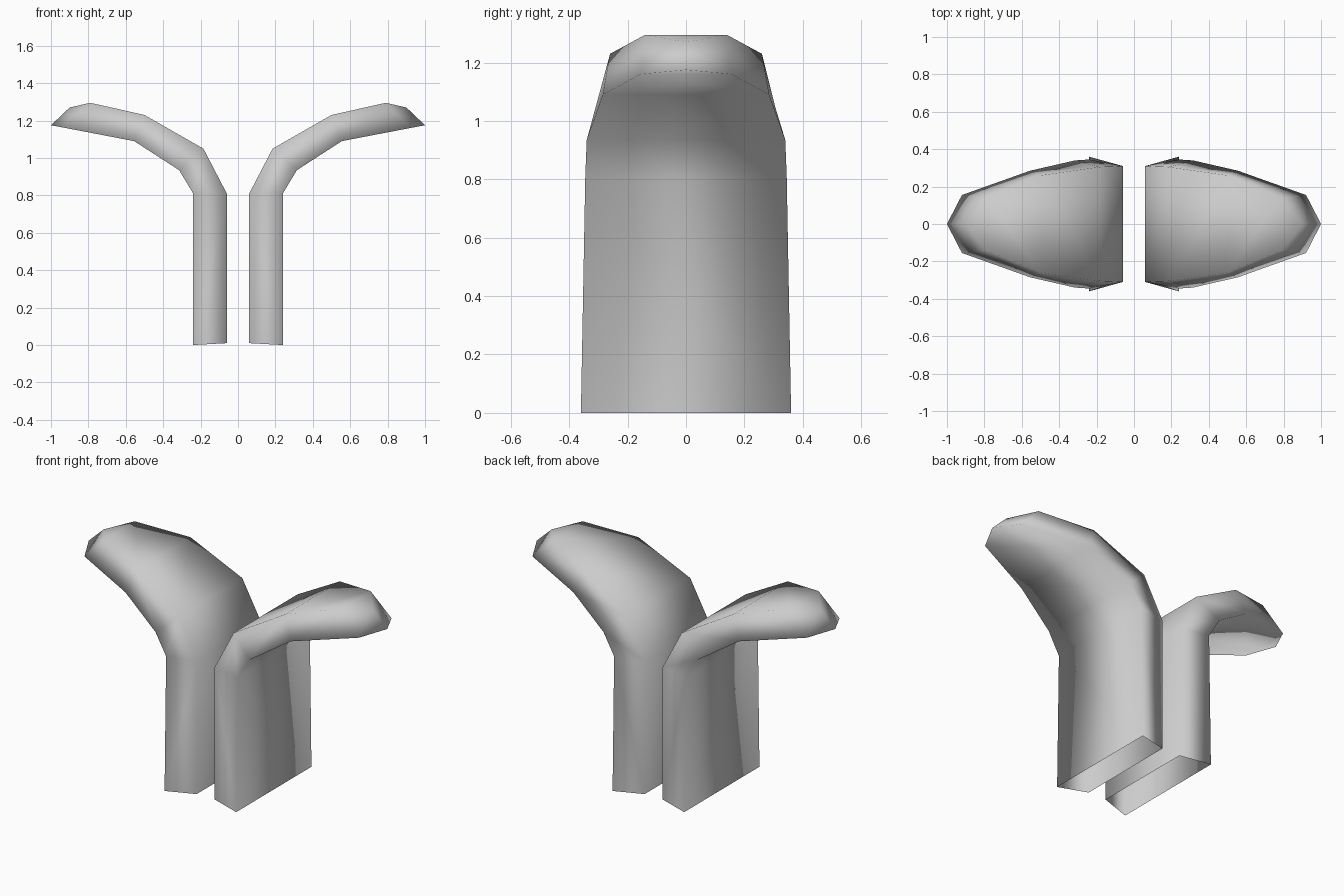
import bpy
import bmesh

cube = bpy.data.objects.get("Cube")
if cube:
    bpy.data.objects.remove(cube, do_unlink=True)

# Single plain grey material
GREY = (0.6, 0.6, 0.6, 1.0)
grey = bpy.data.materials.new("light_grey")
grey.use_nodes = True
grey.diffuse_color = GREY
grey.node_tree.nodes["Principled BSDF"].inputs["Base Color"].default_value = GREY

# Profile points along the arm: x, z, half width
UPPER = [(0.06, 0.01, 0.31), (0.06, 0.81, 0.31), (0.185, 1.05, 0.305),
         (0.5, 1.23, 0.26), (0.79, 1.295, 0.14)]
LOWER = [(0.24, 0.0, 0.36), (0.24, 0.81, 0.345), (0.315, 0.935, 0.34),
         (0.555, 1.09, 0.285), (0.92, 1.16, 0.155)]
CROWN = (0.9, 0, 1.27)
TIP = (1.0, 0, 1.175)


def build_arm(name, side):
    bm = bmesh.new()

    def pair(x, z, w):
        return [bm.verts.new((side * x, y, z)) for y in (-w, w)]

    # Four-sided sections, open at the foot
    rings = []
    for up, low in zip(UPPER, LOWER):
        (a, b), (c, d) = pair(*up), pair(*low)
        rings.append((a, b, d, c))
    for r, s in zip(rings, rings[1:]):
        for i in range(4):
            j = (i + 1) % 4
            bm.faces.new((r[i], r[j], s[j], s[i]))

    # Pointed, faceted end
    crown = bm.verts.new((side * CROWN[0], CROWN[1], CROWN[2]))
    tip = bm.verts.new((side * TIP[0], TIP[1], TIP[2]))
    a, b, d, c = rings[-1]
    for face in ((a, b, crown), (b, d, crown), (d, tip, crown),
                 (tip, c, crown), (c, a, crown), (d, c, tip)):
        bm.faces.new(face)

    bmesh.ops.recalc_face_normals(bm, faces=bm.faces)
    for f in bm.faces:
        f.smooth = True
    mesh = bpy.data.meshes.new(name)
    bm.to_mesh(mesh)
    bm.free()
    mesh.materials.append(grey)
    obj = bpy.data.objects.new(name, mesh)
    bpy.context.collection.objects.link(obj)
    return obj


# Mirrored pair of curved arms
for name, side in (("left_arm", 1), ("right_arm", -1)):
    build_arm(name, side)
